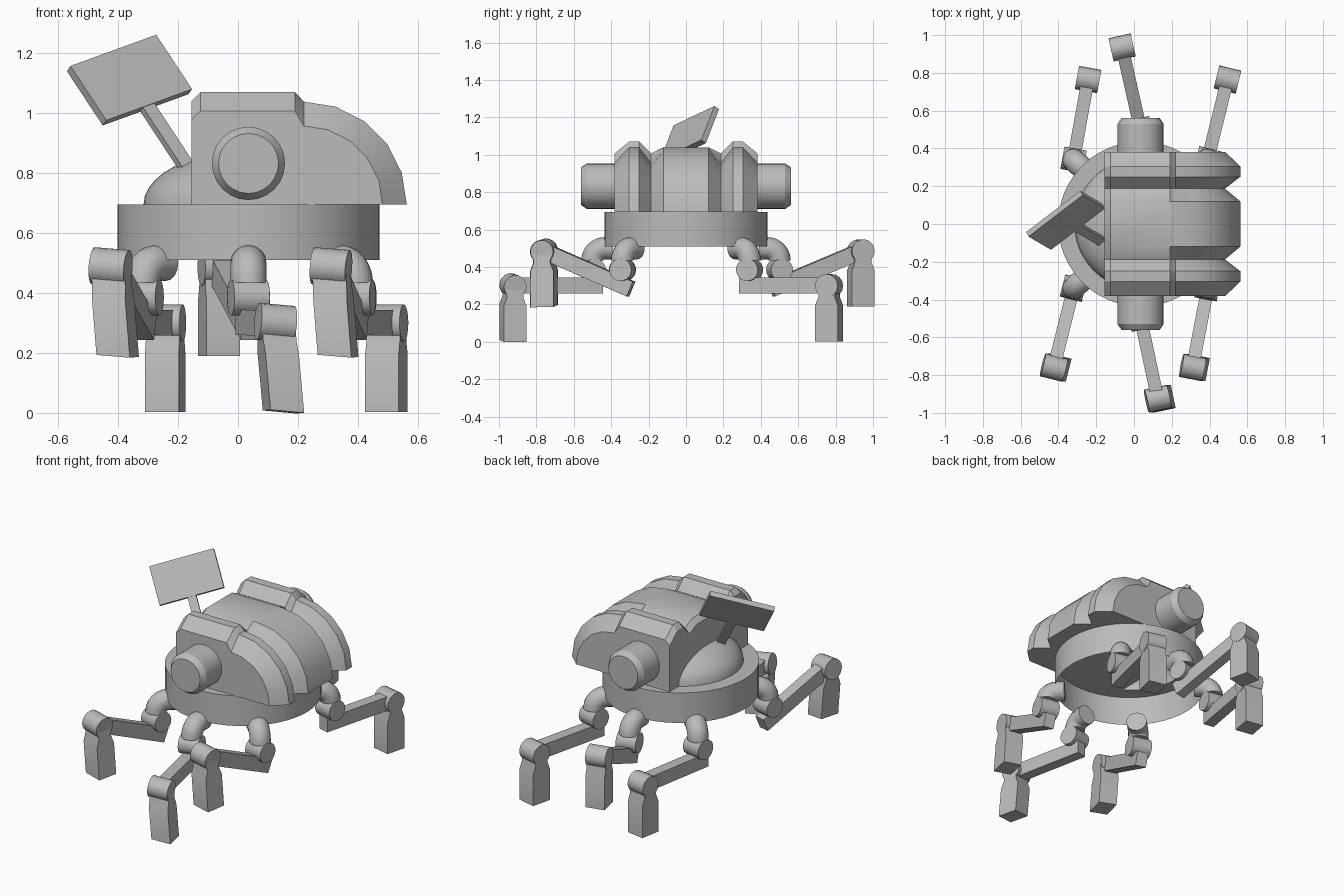
import bpy, bmesh
from math import sin, cos, pi, radians
from mathutils import Vector as V

cube = bpy.data.objects.get("Cube")
if cube:
    bpy.data.objects.remove(cube, do_unlink=True)

metal = bpy.data.materials.new("plain_grey")
metal.use_nodes = True
metal.diffuse_color = (0.5, 0.5, 0.5, 1)
metal.node_tree.nodes["Principled BSDF"].inputs["Base Color"].default_value = (0.5, 0.5, 0.5, 1)

UP = V((0, 0, 1))
CX, DECK, RIM = 0.035, 0.695, 0.437


def loft(name, rings, caps=True):
    """Skin a list of equal-sized closed rings."""
    bm = bmesh.new()
    rows = [[bm.verts.new(p) for p in ring] for ring in rings]
    n = len(rows[0])
    for a, b in zip(rows, rows[1:]):
        for i in range(n):
            j = (i + 1) % n
            bm.faces.new((a[i], a[j], b[j], b[i]))
    if caps:
        bm.faces.new(rows[0])
        bm.faces.new(rows[-1])
    bmesh.ops.remove_doubles(bm, verts=bm.verts, dist=1e-5)
    bmesh.ops.recalc_face_normals(bm, faces=bm.faces)
    mesh = bpy.data.meshes.new(name)
    bm.to_mesh(mesh)
    bm.free()
    mesh.materials.append(metal)
    obj = bpy.data.objects.new(name, mesh)
    bpy.context.collection.objects.link(obj)
    bpy.ops.object.select_all(action='DESELECT')
    obj.select_set(True)
    bpy.context.view_layer.objects.active = obj
    bpy.ops.object.shade_smooth_by_angle(angle=radians(30))
    return obj


def circle(c, u, v, r, n):
    return [c + u * r * cos(2 * pi * i / n) + v * r * sin(2 * pi * i / n) for i in range(n)]


def rect(c, u, v, w, h):
    return [c + u * w / 2 * a + v * h / 2 * b for a, b in ((-1, -1), (1, -1), (1, 1), (-1, 1))]


def drum(name, c, axis, r, width, n=20):
    u = axis.cross(UP).normalized()
    v = u.cross(axis)
    loft(name, [circle(c + axis * s * width / 2, u, v, r, n) for s in (-1, 1)])


# Base ring, open underneath, with a flattened dome rising from its deck
profile = [(RIM, 0.51), (RIM, DECK)]
profile += [(0.35 * cos(t * pi / 20), DECK + 0.18 * sin(t * pi / 20)) for t in range(11)]
loft("base_ring_and_dome",
     [circle(V((CX, 0, z)), V((1, 0, 0)), V((0, 1, 0)), r, 48) for r, z in profile], False)


# Ribbed shell: box with a quarter-round flank, lofted along y
def shell_ring(y, top, r):
    pts = [(-0.155, DECK), (-0.155, top - 0.03), (-0.125, top), (0.19, top)]
    pts += [(0.22 + r * sin(k * pi / 10), DECK + r * cos(k * pi / 10)) for k in range(6)]
    return [V((x, y, z)) for x, z in pts]


LOW, HIGH, MID = (1.007, 0.262), (1.07, 0.343), (1.04, 0.343)
half = [(0.12, MID), (0.187, LOW), (0.25, HIGH), (0.305, HIGH), (0.382, LOW)]
stations = [(-y, s) for y, s in reversed(half)] + half
loft("ribbed_shell", [shell_ring(y, *s) for y, s in stations])

# Chamfered drums on the front and back
for side, s in (("front", -1), ("back", 1)):
    loft(side + "_drum",
         [circle(V((CX, s * y, 0.832)), V((1, 0, 0)), UP, r, 24)
          for y, r in ((0.3, 0.122), (0.53, 0.122), (0.562, 0.1))])

# Tilted panel on a flat stalk
u = V((0.77, 0.59, 0.28)).normalized()
n = V((0.38, -0.75, 0.54))
n = (n - u * n.dot(u)).normalized()
down = u.cross(n)
if down.z > 0:
    down = -down
centre = V((-0.362, 0.02, 1.11))
loft("panel", [rect(centre + n * d, u, down, 0.375, 0.228) for d in (-0.016, 0.016)])
loft("panel_stalk", [rect(centre + down * d, u, n, 0.05, 0.025) for d in (0.1, 0.38)])


# One leg: elbow pipe, hip, arm, knee and foot
def leg(name, hip_xy, knee_xy, knee_z, lean):
    hip = V((*hip_xy, 0.385))
    knee = V((*knee_xy, knee_z))
    # pipe leaves the ring outwards, then bends down to the hip
    out = V((hip.x - CX, hip.y, 0)).normalized()
    side = out.cross(UP)
    top = V((hip.x, hip.y, 0.5))
    rings = [circle(top - out * 0.11, side, UP, 0.06, 16)]
    for k in range(7):
        a = k * pi / 12
        c = top + out * 0.065 * (sin(a) - 1) + UP * 0.065 * (cos(a) - 1)
        rings.append(circle(c, side, UP * cos(a) + out * sin(a), 0.06, 16))
    loft(name + "_elbow_pipe", rings)
    # hip and knee drums turn about the same level axis
    fwd = V((knee.x - hip.x, knee.y - hip.y, 0)).normalized()
    axis = fwd.cross(UP)
    drum(name + "_hip", hip, axis, 0.06, 0.12)
    tilt = (axis + UP * -lean * (1 if axis.x > 0 else -1)).normalized()
    drum(name + "_knee", knee, tilt, 0.062, 0.12)
    # arm
    start = V((hip.x, hip.y, 0.302))
    run = (knee - start).normalized()
    loft(name + "_arm",
         [rect(p, axis, axis.cross(run), 0.068, 0.085) for p in (start - run * 0.05, knee)])
    # foot with a tapered neck
    drop = V((lean, 0, -1)).normalized()
    u = tilt
    v = drop.cross(u).normalized()
    loft(name + "_foot",
         [rect(knee + drop * d, u, v, 0.115, w)
          for d, w in ((0, 0.09), (0.06, 0.09), (0.105, 0.125), (0.297, 0.125))])


HIGH_KNEE, LOW_KNEE = 0.486, 0.3
leg("front_middle_leg", (CX, -0.5), (0.125, -0.925), LOW_KNEE, 0.09)
leg("front_right_leg", (-0.32, -0.34), (-0.425, -0.76), HIGH_KNEE, 0.08)
leg("front_left_leg", (0.39, -0.34), (0.31, -0.76), HIGH_KNEE, 0.08)
leg("back_middle_leg", (CX, 0.5), (-0.063, 0.935), HIGH_KNEE, 0)
leg("back_right_leg", (-0.32, 0.34), (-0.243, 0.765), LOW_KNEE, 0)
leg("back_left_leg", (0.39, 0.34), (0.495, 0.765), LOW_KNEE, 0)
